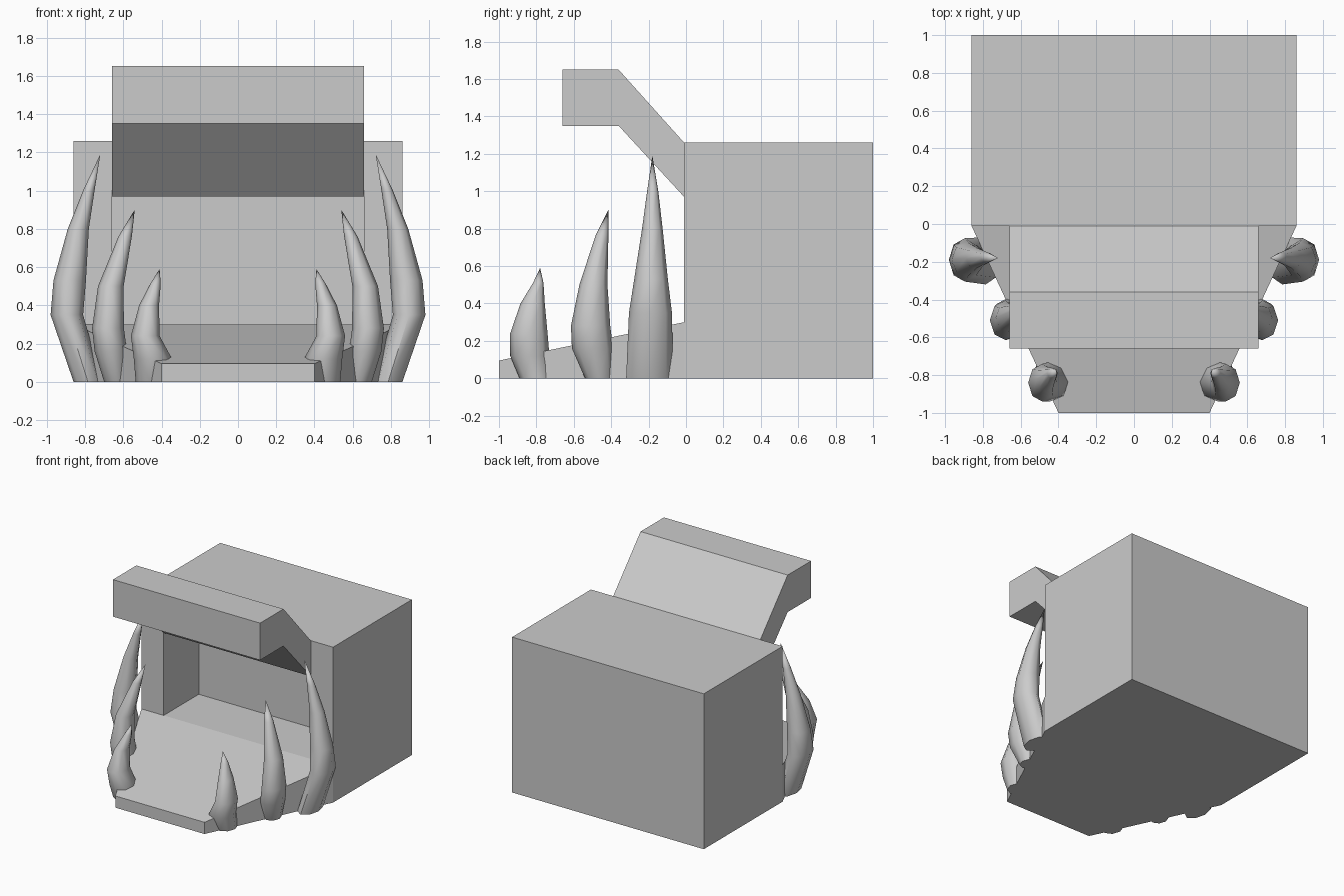
import bpy, bmesh
from math import cos, sin, pi, radians

if "Cube" in bpy.data.objects:
    bpy.data.objects.remove(bpy.data.objects["Cube"])


def make_object(name, bm):
    bmesh.ops.recalc_face_normals(bm, faces=bm.faces)
    mesh = bpy.data.meshes.new(name)
    bm.to_mesh(mesh)
    bm.free()
    obj = bpy.data.objects.new(name, mesh)
    bpy.context.collection.objects.link(obj)
    return obj


def loft(name, rings):
    """Skin a list of equal-length rings and cap both ends."""
    bm = bmesh.new()
    loops = [[bm.verts.new(p) for p in ring] for ring in rings]
    n = len(loops[0])
    for a, b in zip(loops, loops[1:]):
        for i in range(n):
            j = (i + 1) % n
            bm.faces.new((a[i], a[j], b[j], b[i]))
    bm.faces.new(loops[0][::-1])
    bm.faces.new(loops[-1])
    bmesh.ops.remove_doubles(bm, verts=bm.verts, dist=0.0005)
    return make_object(name, bm)


def extrude_x(name, profile, half):
    """Sweep a (y, z) profile across x."""
    return loft(name, [[(x, y, z) for y, z in profile] for x in (-half, half)])


def rect(y0, y1, z0, z1):
    return [(y0, z0), (y1, z0), (y1, z1), (y0, z1)]


FRONT = -0.01

# Main block with the mouth recess cut into its front
body = extrude_x("body", rect(FRONT, 1.0, 0, 1.26), 0.86)
cutter = extrude_x("mouth_cutter", rect(-0.3, 0.44, 0.3, 0.97), 0.66)
cutter.hide_render = True
cutter.hide_viewport = True
cut = body.modifiers.new("mouth", 'BOOLEAN')
cut.operation = 'DIFFERENCE'
cut.solver = 'EXACT'
cut.object = cutter

# Tapered ramp forming the lower jaw
loft("jaw_ramp", [[(-w, y, 0), (w, y, 0), (w, y, h), (-w, y, h)]
                  for w, y, h in ((0.86, FRONT, 0.3), (0.40, -1.0, 0.095))])

# Bent canopy over the mouth
extrude_x("canopy", [(-0.66, 1.35), (-0.66, 1.65), (-0.36, 1.65),
                     (FRONT, 1.26), (FRONT, 0.97), (-0.36, 1.35)], 0.66)

# Curved fangs: rows of centre x, centre y, z, radius x, radius y
FANGS = {
    "large_fang": [(.785, -.195, 0, .075, .125), (.895, -.19, .35, .085, .115),
                   (.88, -.187, .53, .085, .09), (.835, -.18, .80, .055, .055),
                   (.78, -.178, 1.0, .03, .03), (.72, -.18, 1.19, 0, 0)],
    "middle_fang": [(.635, -.465, 0, .065, .075), (.665, -.50, .16, .085, .11),
                    (.68, -.51, .28, .083, .105), (.665, -.495, .50, .067, .075),
                    (.59, -.45, .76, .035, .035), (.54, -.415, .90, 0, 0)],
    "small_fang": [(.46, -.80, 0, .075, .09), (.445, -.835, .12, .10, .105),
                   (.485, -.84, .24, .075, .10), (.465, -.82, .40, .052, .065),
                   (.432, -.79, .51, .028, .028), (.41, -.78, .59, 0, 0)],
}
SIDES = 8
for name, rows in FANGS.items():
    for label, s in (("left", -1), ("right", 1)):
        fang = loft(f"{name}_{label}", [
            [(s * (cx + rx * cos(2 * pi * i / SIDES)),
              cy + ry * sin(2 * pi * i / SIDES), z) for i in range(SIDES)]
            for cx, cy, z, rx, ry in rows])
        bpy.ops.object.select_all(action='DESELECT')
        fang.select_set(True)
        bpy.context.view_layer.objects.active = fang
        bpy.ops.object.shade_smooth_by_angle(angle=radians(60))
